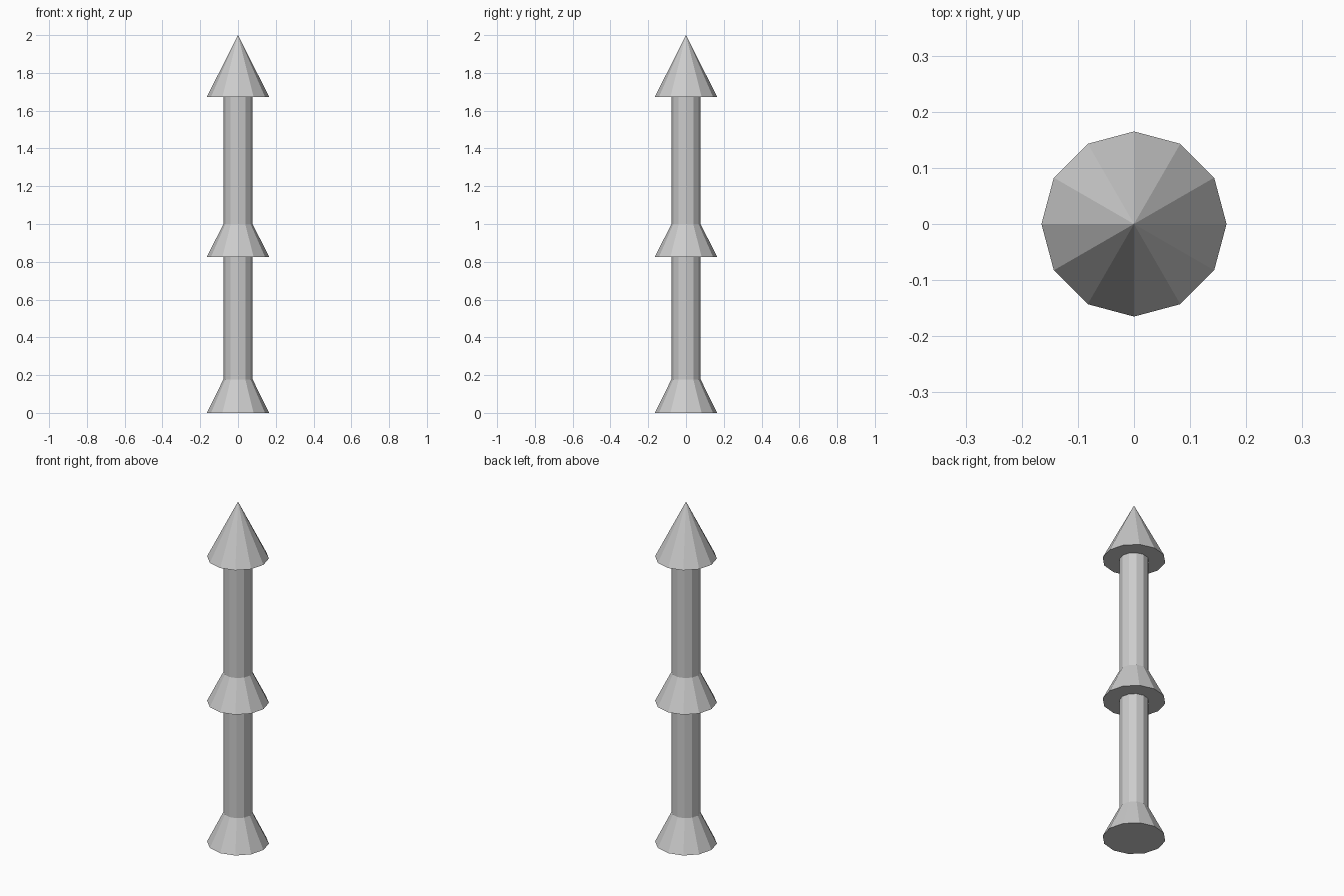
import bpy
import bmesh
from math import cos, sin, tau

if "Cube" in bpy.data.objects:
    bpy.data.objects.remove(bpy.data.objects["Cube"])

SIDES = 12
R_SHAFT = 0.077
R_FLARE = 0.165


def lathe(name, profile):
    """Revolve (radius, z) points around z; a radius of 0 closes to a point."""
    bm = bmesh.new()
    rings = []
    for r, z in profile:
        n = SIDES if r > 0 else 1
        rings.append([bm.verts.new((r * cos(tau * i / SIDES), r * sin(tau * i / SIDES), z))
                      for i in range(n)])
    for low, high in zip(rings, rings[1:]):
        for i in range(SIDES):
            j = (i + 1) % SIDES
            quad = [low[i % len(low)], low[j % len(low)], high[j % len(high)], high[i % len(high)]]
            bm.faces.new(list(dict.fromkeys(quad)))
    # Flat underside for parts that start on the ground
    if profile[0][1] == 0:
        bm.faces.new(rings[0][::-1])
    mesh = bpy.data.meshes.new(name)
    bm.to_mesh(mesh)
    bm.free()
    obj = bpy.data.objects.new(name, mesh)
    bpy.context.collection.objects.link(obj)
    return obj


# Flared foot with a closed underside
lathe("foot", [(R_FLARE, 0), (R_SHAFT, 0.178)])

# Two lengths of shaft
lathe("lower_shaft", [(R_SHAFT, 0.178), (R_SHAFT, 0.826)])
lathe("upper_shaft", [(R_SHAFT, 1.0), (R_SHAFT, 1.673)])

# Middle collar with a flat ring underneath
lathe("collar", [(R_SHAFT, 0.826), (R_FLARE, 0.826), (R_SHAFT, 1.0)])

# Pointed tip with a flat ring underneath
lathe("tip", [(R_SHAFT, 1.673), (R_FLARE, 1.673), (0, 2.0)])
